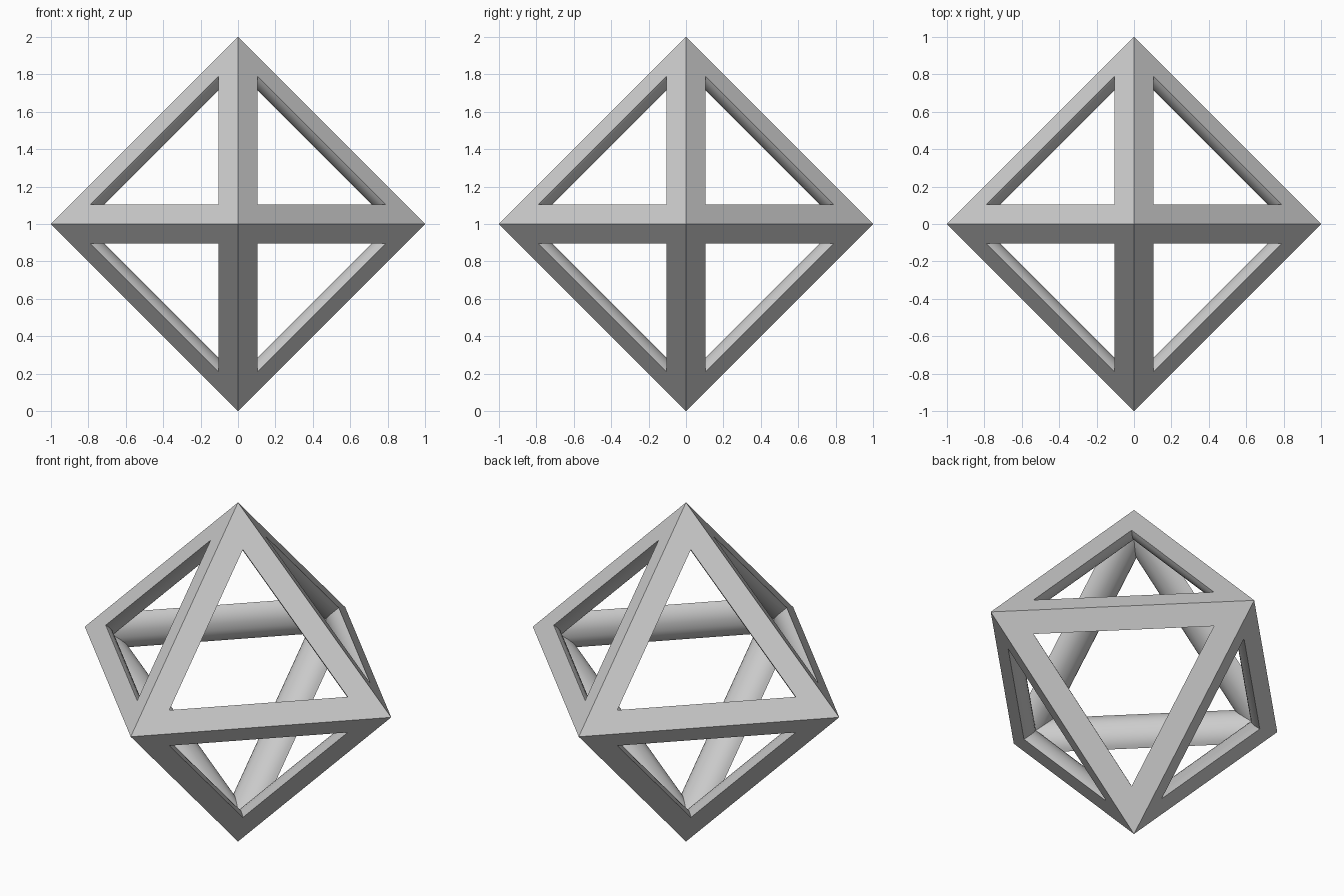
import bpy, bmesh, math
from itertools import combinations, product
from mathutils import Vector

default = bpy.data.objects.get("Cube")
if default:
    bpy.data.objects.remove(default, do_unlink=True)

RADIUS = 0.1286                      # bar width, measured in each face
HALF = math.atan(math.sqrt(2))       # half the angle between two faces
SEGMENTS = 12                        # steps across the rounded inner side

grey = bpy.data.materials.new("light grey")
grey.use_nodes = True
colour = (0.6, 0.6, 0.6, 1)
grey.diffuse_color = colour
grey.node_tree.nodes["Principled BSDF"].inputs["Base Color"].default_value = colour


def add_bar(bm, a, b):
    """Wedge outside, round inside, mitred at both corners a and b."""
    inward = -(a + b).normalized()
    side = a.cross(b)
    rows = []
    for i in range(SEGMENTS + 1):
        t = HALF * (2 * i / SEGMENTS - 1)
        depth, across = RADIUS * math.cos(t), RADIUS * math.sin(t)
        trim = depth / math.sqrt(2) + abs(across)
        offset = inward * depth + side * across
        rows.append([bm.verts.new(p + (q - p) * trim + offset)
                     for p, q in ((a, b), (b, a))])
    # Rounded inner side
    for (p, q), (r, s) in zip(rows, rows[1:]):
        bm.faces.new((p, q, s, r))
    # Two flat outer sides meeting in the ridge
    tip_a, tip_b = bm.verts.new(a), bm.verts.new(b)
    for p, q in (rows[0], rows[-1]):
        bm.faces.new((tip_a, tip_b, q, p))


# Twelve bars along the edges of an octahedron
bm = bmesh.new()
axes = [Vector((1, 0, 0)), Vector((0, 1, 0)), Vector((0, 0, 1))]
for (u, v), (i, j) in product(combinations(axes, 2), product((1, -1), repeat=2)):
    add_bar(bm, u * i, v * j)
bmesh.ops.remove_doubles(bm, verts=bm.verts, dist=0.0001)
bmesh.ops.recalc_face_normals(bm, faces=bm.faces)
bmesh.ops.translate(bm, verts=bm.verts, vec=(0, 0, 1))

mesh = bpy.data.meshes.new("octahedron_frame")
bm.to_mesh(mesh)
bm.free()
mesh.materials.append(grey)
frame = bpy.data.objects.new("octahedron_frame", mesh)
bpy.context.collection.objects.link(frame)

bpy.ops.object.select_all(action="DESELECT")
frame.select_set(True)
bpy.context.view_layer.objects.active = frame
bpy.ops.object.shade_smooth_by_angle(angle=math.radians(20))
